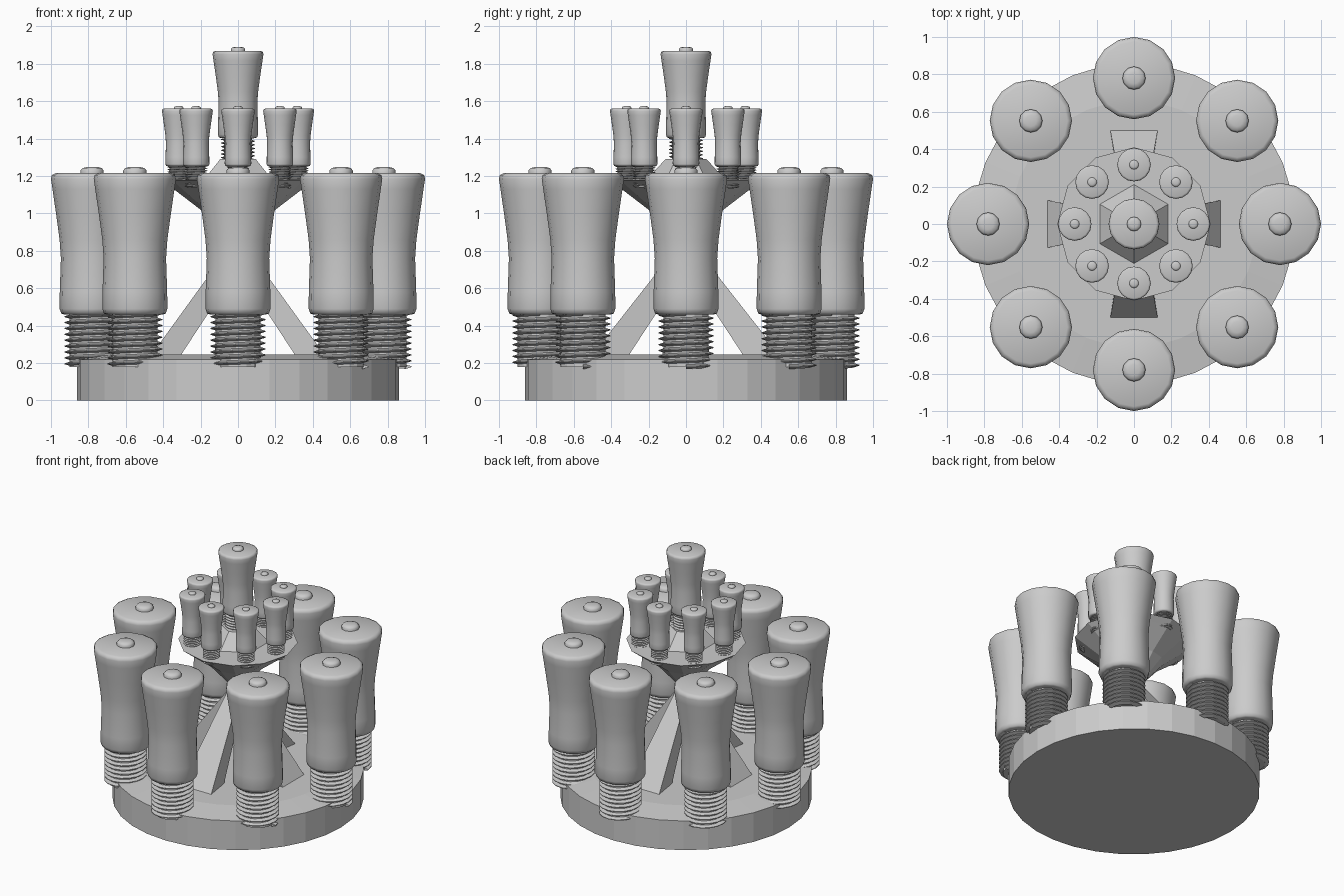
import bpy, bmesh, math
from mathutils import Matrix

if "Cube" in bpy.data.objects:
    bpy.data.objects.remove(bpy.data.objects["Cube"])

def link(name, mesh, loc=(0, 0, 0), scale=1, rot=0):
    ob = bpy.data.objects.new(name, mesh)
    ob.location, ob.scale, ob.rotation_euler[2] = loc, (scale,) * 3, rot
    bpy.context.collection.objects.link(ob)
    return ob

def finish(bm, name, smooth_angle=None):
    bmesh.ops.recalc_face_normals(bm, faces=bm.faces)
    if smooth_angle:
        for f in bm.faces:
            f.smooth = True
        for e in bm.edges:
            e.smooth = e.calc_face_angle(0) < math.radians(smooth_angle)
    me = bpy.data.meshes.new(name)
    bm.to_mesh(me)
    bm.free()
    return me

def lathe(name, profile, sides, phase=0, smooth_angle=None):
    """Closed solid of revolution from (radius, z) points, capped at both ends."""
    bm = bmesh.new()
    rings = [[bm.verts.new((r * math.cos(phase + math.tau * i / sides),
                            r * math.sin(phase + math.tau * i / sides), z))
              for i in range(sides)] for r, z in profile]
    for a, b in zip(rings, rings[1:]):
        for i in range(sides):
            j = (i + 1) % sides
            bm.faces.new((a[i], a[j], b[j], b[i]))
    bm.faces.new(rings[0][::-1])
    bm.faces.new(rings[-1])
    return finish(bm, name, smooth_angle)

# Base drum with a slightly raised centre
link("base", lathe("base", [(.86, 0), (.86, .22), (.66, .245)], 32))

# Four tapered struts leaning in to the axis
def strut_mesh(foot):
    bm = bmesh.new()
    pts = [(foot, .13, .22), (.32, .10, .22), (0, .036, .71), (.01, .04, .87)]
    sides = [[bm.verts.new((x, s * w, z)) for x, w, z in pts] for s in (-1, 1)]
    bm.faces.new(sides[0])
    bm.faces.new(sides[1][::-1])
    for i in range(4):
        j = (i + 1) % 4
        bm.faces.new((sides[0][i], sides[0][j], sides[1][j], sides[1][i]))
    return finish(bm, "strut")

for k in range(4):
    link(f"strut_{k}", strut_mesh(.52 if k % 2 else .48), rot=k * math.pi / 2)

# Upper dish and the faceted pedestal on it
link("upper_dish", lathe("upper_dish", [(.05, .85), (.2, 1.02), (.37, 1.15), (.41, 1.18)], 12))
link("upper_pedestal", lathe("upper_pedestal", [(.22, 1.17), (.11, 1.29)], 6, math.pi / 6))

# Post parts, modelled with their foot at z = 0
body = lathe("post_body", [(.15, .28), (.165, .285), (.174, .31), (.173, .4), (.167, .58),
                           (.174, .68), (.193, .82), (.212, .95), (.22, 1.005),
                           (.215, 1.025), (.195, 1.035)], 16, 0, 60)
cap = lathe("post_cap", [(.062, 1.03), (.062, 1.05), (.052, 1.062), (.03, 1.068)], 12, 0, 50)
core = lathe("post_core", [(.12, 0), (.12, .3)], 16)

# Screw thread: one V-shaped tooth swept up a helix
def thread_mesh(turns=9, pitch=.0315, sides=16):
    bm = bmesh.new()
    prev = None
    for i in range(turns * sides + 1):
        a, z = math.tau * i / sides, pitch * i / sides
        row = [bm.verts.new((r * math.cos(a), r * math.sin(a), z + h))
               for r, h in ((.115, -.012), (.147, -.002), (.147, .003), (.115, .013))]
        if prev:
            for n in range(4):
                m = (n + 1) % 4
                bm.faces.new((prev[n], prev[m], row[m], row[n]))
        else:
            bm.faces.new(row)
        prev = row
    bm.faces.new(prev[::-1])
    return finish(bm, "post_thread")

thread = thread_mesh()

def post(name, x, y, z, scale):
    for part, mesh in (("body", body), ("cap", cap), ("core", core), ("thread", thread)):
        link(f"{name}_{part}", mesh, (x, y, z), scale)

# Outer ring, upper ring and the centre post
for k in range(8):
    c, s = math.cos(k * math.pi / 4), math.sin(k * math.pi / 4)
    post(f"outer_post_{k}", .78 * c, .78 * s, .18, 1)
    post(f"upper_post_{k}", .317 * c, .317 * s, 1.138, .408)
post("centre_post", 0, 0, 1.23, .618)
